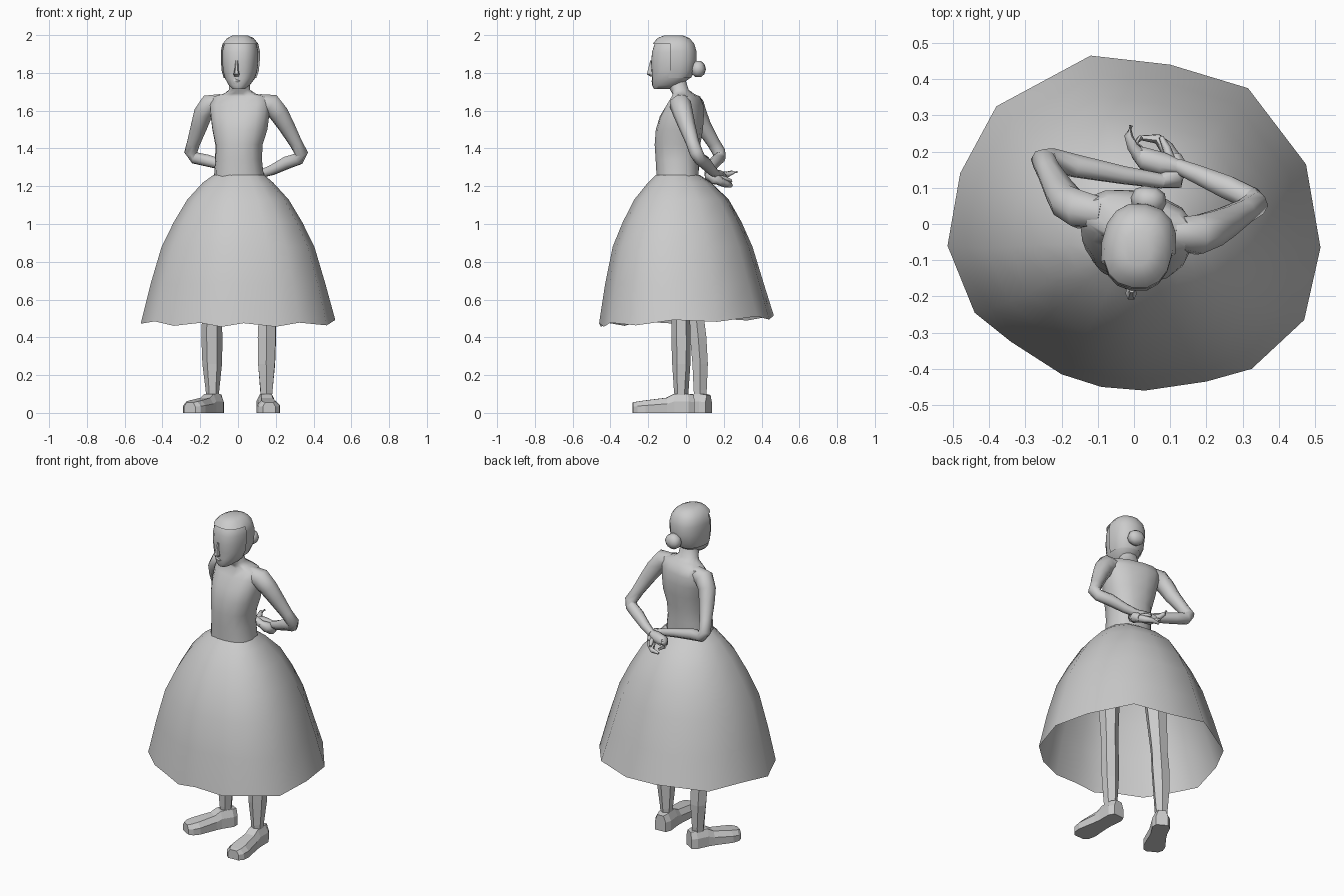
import bpy, bmesh, math
from mathutils import Vector, Matrix

grey = bpy.data.materials.new("plain grey")
grey.diffuse_color = (0.6, 0.6, 0.6, 1)


def skin(name, rings, caps=True, smooth=50):
    """Join closed rings of points into one surface."""
    bm = bmesh.new()
    vs = [[bm.verts.new(p) for p in r] for r in rings]
    n = len(vs[0])
    for a, b in zip(vs, vs[1:]):
        for i in range(n):
            j = (i + 1) % n
            bm.faces.new((a[i], a[j], b[j], b[i]))
    if caps:
        bm.faces.new(vs[0])
        bm.faces.new(vs[-1])
    bmesh.ops.recalc_face_normals(bm, faces=bm.faces)
    me = bpy.data.meshes.new(name)
    bm.to_mesh(me)
    bm.free()
    ob = bpy.data.objects.new(name, me)
    bpy.context.collection.objects.link(ob)
    me.materials.append(grey)
    if smooth:
        bpy.ops.object.select_all(action='DESELECT')
        ob.select_set(True)
        bpy.context.view_layer.objects.active = ob
        bpy.ops.object.shade_smooth_by_angle(angle=math.radians(smooth))
    return ob


def oval(cx, cy, z, rx, ry, rot=0, n=14, power=0.85):
    """Rounded-box ring lying flat, turned by rot degrees."""
    turn = Matrix.Rotation(math.radians(rot), 3, 'Z')
    pts = []
    for i in range(n):
        a = 2 * math.pi * i / n
        c, s = math.cos(a), math.sin(a)
        p = Vector((rx * math.copysign(abs(c) ** power, c), ry * math.copysign(abs(s) ** power, s), 0))
        pts.append(turn @ p + Vector((cx, cy, z)))
    return pts


def tube(name, path, n=8, smooth=60):
    """Limb through (x, y, z, radius) points."""
    pts = [Vector(p[:3]) for p in path]
    rings = []
    for k, p in enumerate(pts):
        t = (pts[min(k + 1, len(pts) - 1)] - pts[max(k - 1, 0)]).normalized()
        u = t.cross(Vector((0.1, 1, 0.3))).normalized()
        w = t.cross(u)
        r = path[k][3]
        rings.append([p + r * (math.cos(2 * math.pi * i / n) * u + math.sin(2 * math.pi * i / n) * w)
                      for i in range(n)])
    return skin(name, rings, smooth=smooth)


# Skirt: an uneven hem outline shrunk towards the waist
hem = [(-.12, .465), (.1, .44), (.315, .375), (.475, .165), (.515, -.065), (.47, -.265),
       (.325, -.4), (.2, -.435), (.03, -.46), (-.09, -.45), (-.2, -.415), (-.34, -.325),
       (-.44, -.245), (-.515, -.06), (-.48, .14), (-.38, .325)]
levels = [(1.26, .26, .25, .005, -.045), (1.22, .36, .36, 0, -.035), (1.13, .52, .54, 0, -.025),
          (1.01, .66, .68, 0, -.022), (.88, .785, .8, 0, -.02), (.68, .9, .91, 0, -.01), (.485, 1, 1, 0, 0)]
rings = []
for z, sx, sy, ox, oy in levels:
    rings.append([(x * sx + ox, y * sy + oy,
                   z + ((.02 * y / .46 + .01 * math.cos(i * math.pi)) if z < .5 else 0))
                  for i, (x, y) in enumerate(hem)])
skin("skirt", rings, caps=False, smooth=60)

# Bodice, twisted so one shoulder leads, running up into the neck
skin("torso", [
    oval(.005, -.045, 1.25, .132, .113, 0),
    oval(.003, -.045, 1.34, .124, .116, -4),
    oval(.005, -.045, 1.42, .126, .12, -7),
    oval(.01, -.035, 1.50, .148, .122, -10),
    oval(.01, -.022, 1.57, .158, .112, -12),
    oval(.01, -.005, 1.63, .165, .09, -14),
    oval(.012, .0, 1.675, .15, .065, -14),
    oval(.01, -.015, 1.69, .085, .055, -10),
    oval(.008, -.035, 1.71, .056, .05, 0),
    oval(.008, -.055, 1.77, .052, .052, 0)])

# Head: centre y, half width, half depth at each height
head = [(1.715, -.125, .032, .045), (1.735, -.105, .055, .075), (1.77, -.08, .078, .1),
        (1.81, -.07, .09, .113), (1.86, -.068, .094, .118), (1.91, -.066, .095, .115),
        (1.95, -.066, .086, .103), (1.98, -.066, .062, .078), (1.995, -.066, .03, .04)]


def head_rings(grow, low=0):
    return [oval(.012 + (cy + .07) * .15, cy, z + grow * .5, rx + grow, ry + grow, -9, 16)
            for z, cy, rx, ry in head[low:]]


skin("head", head_rings(0))

# Hair: a cap over the skull with the face cut away
hair = skin("hair", head_rings(.008, 2))
bm = bmesh.new()
bm.from_mesh(hair.data)
face = [f for f in bm.faces if f.calc_center_median().z < 1.945
        and f.calc_center_median().y < -.105 + (f.calc_center_median().z - 1.79) * .1]
face += [f for f in bm.faces if f.normal.z < -.95]
bmesh.ops.delete(bm, geom=face, context='FACES')
bm.to_mesh(hair.data)
bm.free()
skin("hair_bun", [oval(.04, .065 + .0 * z, 1.82 + .045 * z, .05 * r, .04 * r, -9, 10)
                  for z, r in ((-.95, .35), (-.6, .8), (0, 1), (.6, .8), (.95, .35))])

# Nose, mouth and brow ridge
skin("nose", [oval(-.006, -.184, 1.865, .007, .006, 0, 6), oval(-.008, -.19, 1.82, .01, .012, 0, 6),
              oval(-.008, -.192, 1.793, .016, .018, 0, 6), oval(-.008, -.18, 1.782, .012, .012, 0, 6)])
skin("mouth", [oval(-.006, -.16, 1.772, .022, .014, 0, 8), oval(-.006, -.163, 1.757, .026, .021, 0, 8),
               oval(-.004, -.157, 1.735, .022, .018, 0, 8), oval(-.004, -.152, 1.718, .016, .018, 0, 8)])

# Arms bent behind the back
tube("right_arm", [(.11, -.025, 1.645, .045), (.175, -.03, 1.635, .058), (.215, -.015, 1.585, .053),
                   (.255, .005, 1.52, .045), (.305, .035, 1.43, .035), (.335, .055, 1.375, .036),
                   (.32, .072, 1.345, .034), (.26, .1, 1.325, .035), (.18, .135, 1.285, .028),
                   (.12, .16, 1.265, .022)])
tube("left_arm", [(-.09, .03, 1.645, .045), (-.15, .04, 1.635, .055), (-.185, .06, 1.585, .05),
                  (-.205, .09, 1.52, .044), (-.235, .145, 1.43, .035), (-.25, .175, 1.38, .035),
                  (-.23, .178, 1.35, .033), (-.16, .16, 1.335, .033), (-.03, .135, 1.30, .026),
                  (.08, .118, 1.27, .021)])

# Hands with a few grouped fingers
tube("right_palm", [(.13, .155, 1.268, .02), (.08, .165, 1.255, .034), (.03, .18, 1.25, .033), (.005, .2, 1.25, .02)])
tube("right_fingers", [(.02, .185, 1.255, .022), (-.005, .215, 1.262, .016), (-.015, .245, 1.272, .012),
                       (-.008, .272, 1.276, .006)], 6)
tube("right_thumb", [(.04, .18, 1.24, .018), (.0, .22, 1.235, .012), (.02, .24, 1.225, .007)], 6)
tube("left_palm", [(.07, .118, 1.272, .02), (.11, .125, 1.258, .032), (.12, .155, 1.24, .033), (.11, .185, 1.225, .022)])
tube("left_fingers", [(.11, .175, 1.228, .024), (.09, .21, 1.212, .02), (.065, .235, 1.205, .014),
                      (.02, .238, 1.2, .007)], 6)
tube("left_thumb", [(.11, .15, 1.25, .016), (.09, .21, 1.24, .012), (.075, .24, 1.23, .007)], 6)


# Faceted legs and blocky shoes
def leg(name, x, y, lean, turn):
    secs = [(.085, .034, .036), (.12, .036, .04), (.26, .052, .047), (.4, .056, .05),
            (.5, .052, .048), (.56, .054, .05), (.8, .066, .062), (1.08, .075, .07)]
    skin(name, [oval(x + lean * (z - .1), y - max(0, z - .3) * (y + .04) * .9, z, rx, ry, turn + 30, 6, 1)
                for z, rx, ry in secs], smooth=0)


def shoe(name, heel, toe):
    h, t = Vector((*heel, 0)), Vector((*toe, 0))
    d = (t - h).normalized()
    s = Vector((-d.y, d.x, 0))
    rings = []
    for k, w, top in ((0, .034, .095), (.1, .05, .1), (.33, .046, .1), (.45, .048, .08),
                      (.8, .062, .066), (.93, .055, .06), (1, .034, .055)):
        c = h.lerp(t, k)
        rings.append([c - s * w, c - s * w + Vector((0, 0, top * .6)), c - s * w * .6 + Vector((0, 0, top)),
                      c + s * w * .6 + Vector((0, 0, top)), c + s * w + Vector((0, 0, top * .6)), c + s * w])
    skin(name, rings, smooth=0)


leg("right_leg", .15, -.025, .01, 0)
leg("left_leg", -.135, .075, -.01, -30)
shoe("right_shoe", (.145, .042), (.165, -.282))
shoe("left_shoe", (-.105, .12), (-.255, -.145))
